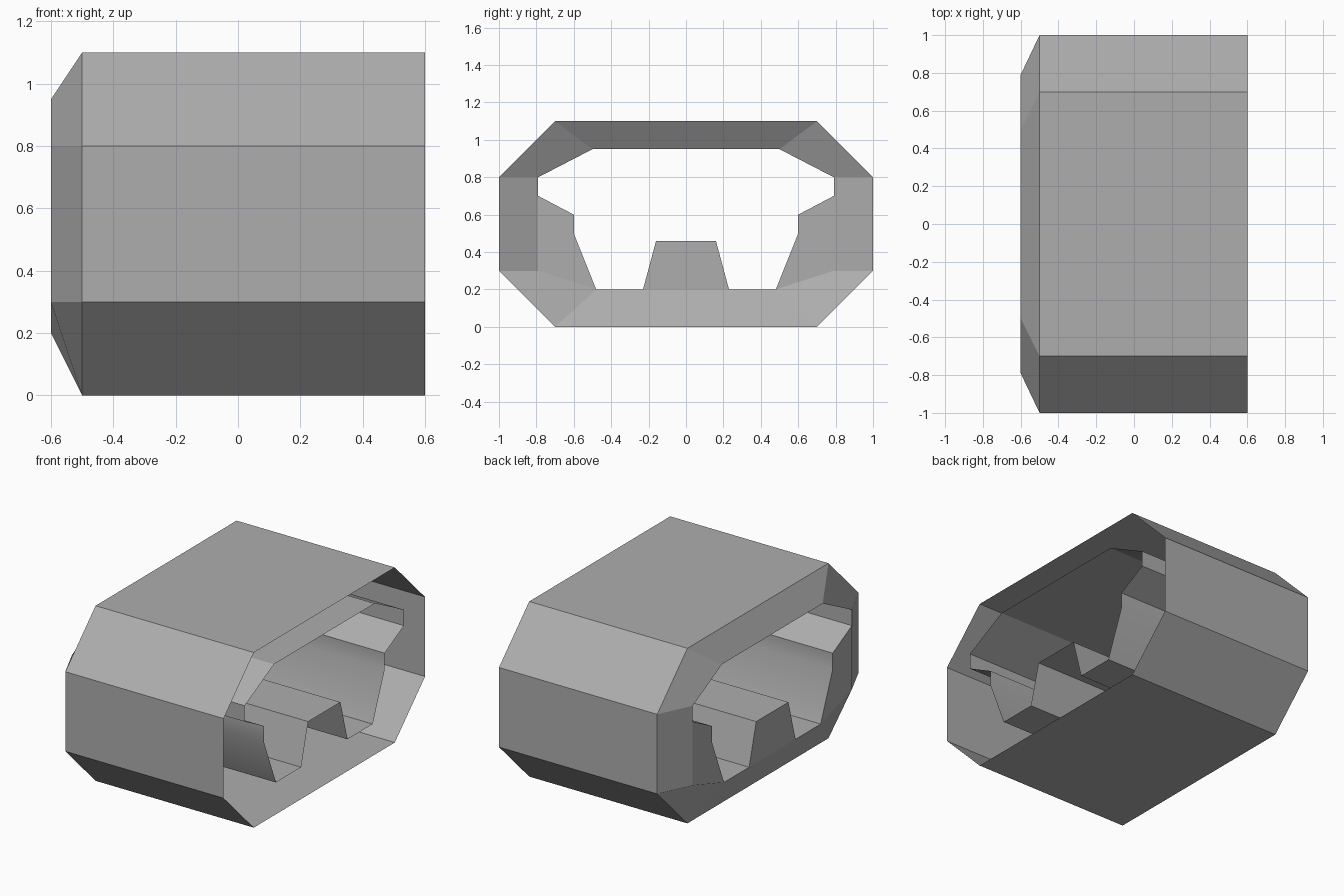
import bpy
import bmesh
import math

cube = bpy.data.objects.get("Cube")
if cube:
    bpy.data.objects.remove(cube, do_unlink=True)

# One mid grey for the whole model
GREY = (0.42, 0.42, 0.42, 1)
grey = bpy.data.materials.new("mid_grey")
grey.use_nodes = True
grey.diffuse_color = GREY
grey.node_tree.nodes["Principled BSDF"].inputs["Base Color"].default_value = GREY

OPEN_END, SHOULDER, RIM = 0.6, -0.5, -0.6


def mirror(points):
    return [(-y, z) for y, z in reversed(points)]


def ring(half):
    """Close a half outline (y, z) by mirroring it across y = 0."""
    return half + mirror(half)


def finish(name, bm, smooth_angle=None):
    mesh = bpy.data.meshes.new(name)
    bm.to_mesh(mesh)
    bm.free()
    mesh.materials.append(grey)
    obj = bpy.data.objects.new(name, mesh)
    bpy.context.collection.objects.link(obj)
    if smooth_angle:
        bpy.ops.object.select_all(action="DESELECT")
        obj.select_set(True)
        bpy.context.view_layer.objects.active = obj
        bpy.ops.object.shade_smooth_by_angle(angle=math.radians(smooth_angle))


def loft(name, sections, smooth_angle=None):
    """Join matching outlines placed along x with an open-ended skin."""
    bm = bmesh.new()
    loops = [[bm.verts.new((x, y, z)) for y, z in outline] for x, outline in sections]
    for a, b in zip(loops, loops[1:]):
        for i in range(len(a)):
            j = (i + 1) % len(a)
            bm.faces.new((a[i], a[j], b[j], b[i]))
    finish(name, bm, smooth_angle)


def plate(name, outline):
    """Flat end face on the rim, facing -x."""
    bm = bmesh.new()
    bm.faces.new([bm.verts.new((RIM, y, z)) for y, z in reversed(outline)])
    finish(name, bm)


# Outlines from the bottom up, +y half
shell = ring([(0.7, 0), (1, 0.3), (1, 0.8), (0.7, 1.1)])
mouth = ring([(0.48, 0.2), (0.79, 0.3), (0.79, 0.8), (0.5, 0.95)])
tunnel = ring([(0.16, 0.46), (0.23, 0.2), (0.48, 0.2), (0.6, 0.5),
               (0.6, 0.6), (0.79, 0.7), (0.79, 0.8), (0.5, 0.95)])
ledge = [(0.48, 0.2), (0.79, 0.3), (0.79, 0.7), (0.6, 0.6), (0.6, 0.5)]
ridge = ring([(0.23, 0.2), (0.16, 0.46)])

# Outer casing, tapered rim and inner passage
loft("outer_shell", [(SHOULDER, shell), (OPEN_END, shell)])
loft("tapered_rim", [(RIM, mouth), (SHOULDER, shell)])
loft("inner_tunnel", [(OPEN_END, tunnel), (RIM, tunnel)], smooth_angle=25)

# End faces of the side ledges and the central ridge
plate("back_ledge_end", ledge)
plate("front_ledge_end", mirror(ledge))
plate("ridge_end", ridge)
